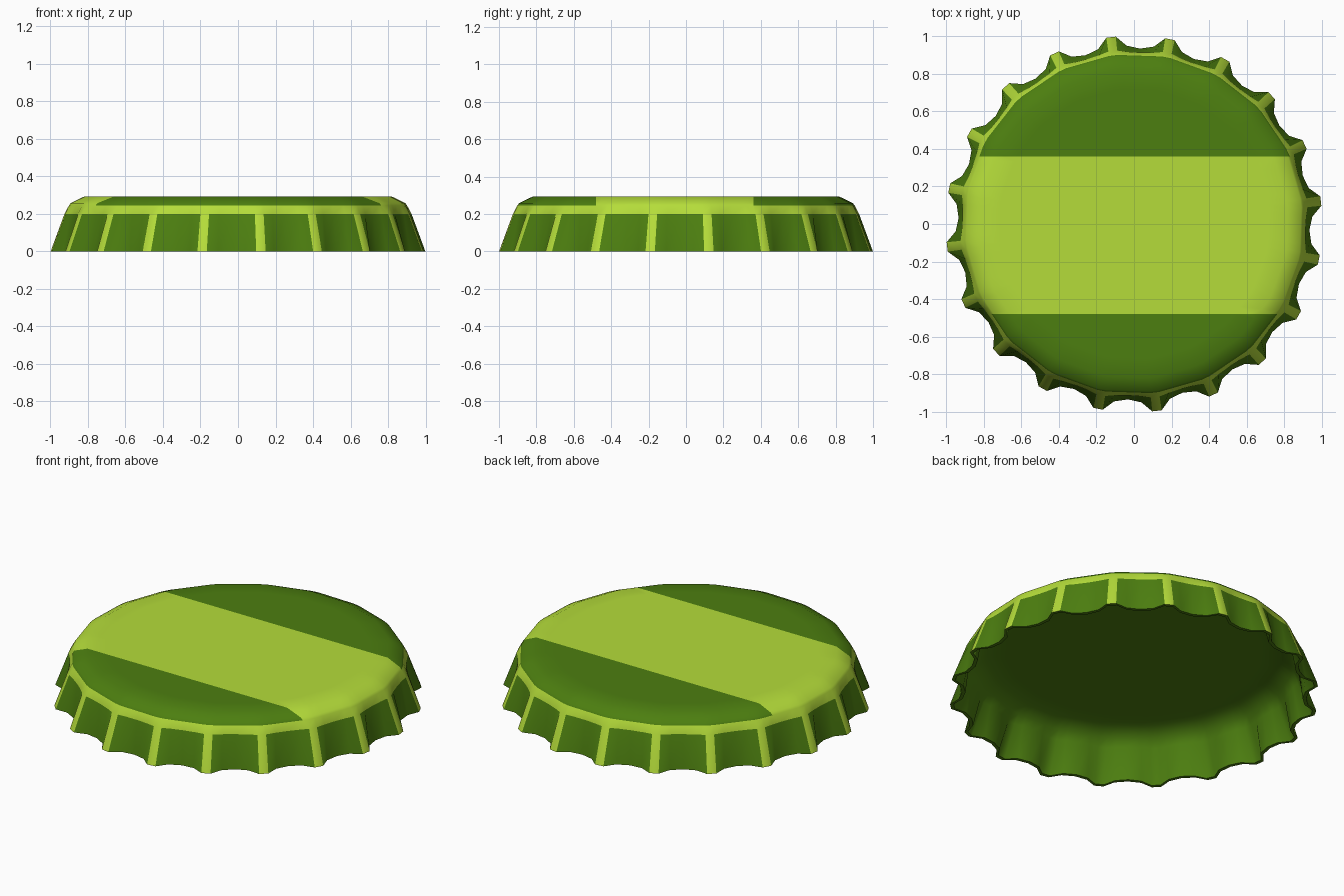
import bpy, bmesh, math

if "Cube" in bpy.data.objects:
    bpy.data.objects.remove(bpy.data.objects["Cube"])

TEETH, OFFSET, PITCH = 20, 7.0, 18.0
# angular columns within one crimp: (degrees, bottom radius, skirt-top radius)
CRIMP = [(-1.45, 1.004, 0.930), (1.45, 1.004, 0.930), (4.6, 0.952, 0.919),
         (9.0, 0.936, 0.914), (13.4, 0.952, 0.919)]
# smooth upper rings (radius, z), from shoulder to crown
UPPER = [(0.906, 0.245), (0.897, 0.258), (0.824, 0.293), (0.72, 0.293)]
THICK = 0.02


def material(name, rgb):
    m = bpy.data.materials.new(name)
    m.diffuse_color = (*rgb, 1)
    m.use_nodes = True
    m.node_tree.nodes["Principled BSDF"].inputs["Base Color"].default_value = m.diffuse_color
    return m


bm = bmesh.new()


def ring(z, radius):
    """One loop of vertices; radius is a function of the column and crimp entry."""
    out = []
    for t in range(TEETH):
        for c in CRIMP:
            a = math.radians(OFFSET + t * PITCH + c[0])
            r = radius(c)
            out.append(bm.verts.new((r * math.cos(a), r * math.sin(a), z)))
    return out


def chord(r):
    """Slightly faceted circle: straight run between neighbouring crimps."""
    half = math.radians(7.55)
    return lambda c: r if abs(c[0]) < 2 else \
        r * math.cos(half) / math.cos(math.radians(c[0] - 9))


def bridge(a, b, colour):
    n = len(a)
    for i in range(n):
        j = (i + 1) % n
        f = bm.faces.new((a[i], a[j], b[j], b[i]))
        f.material_index = colour(i)


# outer shell: crimped skirt, plain band, crown
LIGHT, DARK = 0, 1
outer = [ring(0, lambda c: c[1]), ring(0.2, lambda c: c[2])]
outer += [ring(z, chord(r)) for r, z in UPPER]
bridge(outer[0], outer[1], lambda i: LIGHT if i % len(CRIMP) == 0 else DARK)
for a, b in zip(outer[1:], outer[2:]):
    bridge(a, b, lambda i: LIGHT)
bm.faces.new(outer[-1]).material_index = LIGHT

# stripe edges cut across the crown only
for y in (-0.48, 0.36):
    faces = [f for f in bm.faces if min(v.co.z for v in f.verts) > 0.24]
    geom = faces + list({e for f in faces for e in f.edges}) + \
        list({v for f in faces for v in f.verts})
    bmesh.ops.bisect_plane(bm, geom=geom, plane_co=(0, y, 0), plane_no=(0, 1, 0))
for f in bm.faces:
    if min(v.co.z for v in f.verts) > 0.24:
        y = f.calc_center_median().y
        f.material_index = LIGHT if -0.48 < y < 0.36 else DARK

# inner lining
inner = [ring(0, lambda c: c[1] - THICK), ring(0.19, lambda c: c[2] - THICK)]
inner += [ring(z - THICK, chord(r - THICK)) for r, z in UPPER[1:]]
for a, b in zip(inner, inner[1:]):
    bridge(b, a, lambda i: DARK)
bm.faces.new(inner[-1][::-1]).material_index = DARK
bridge(inner[0], outer[0], lambda i: DARK)

bmesh.ops.recalc_face_normals(bm, faces=bm.faces)
mesh = bpy.data.meshes.new("bottle_cap")
bm.to_mesh(mesh)
bm.free()
mesh.materials.append(material("lime green", (0.46, 0.72, 0.042)))
mesh.materials.append(material("dark green", (0.073, 0.21, 0.005)))
cap = bpy.data.objects.new("bottle_cap", mesh)
bpy.context.collection.objects.link(cap)
bpy.context.view_layer.objects.active = cap
cap.select_set(True)
bpy.ops.object.shade_smooth_by_angle(angle=math.radians(42))
